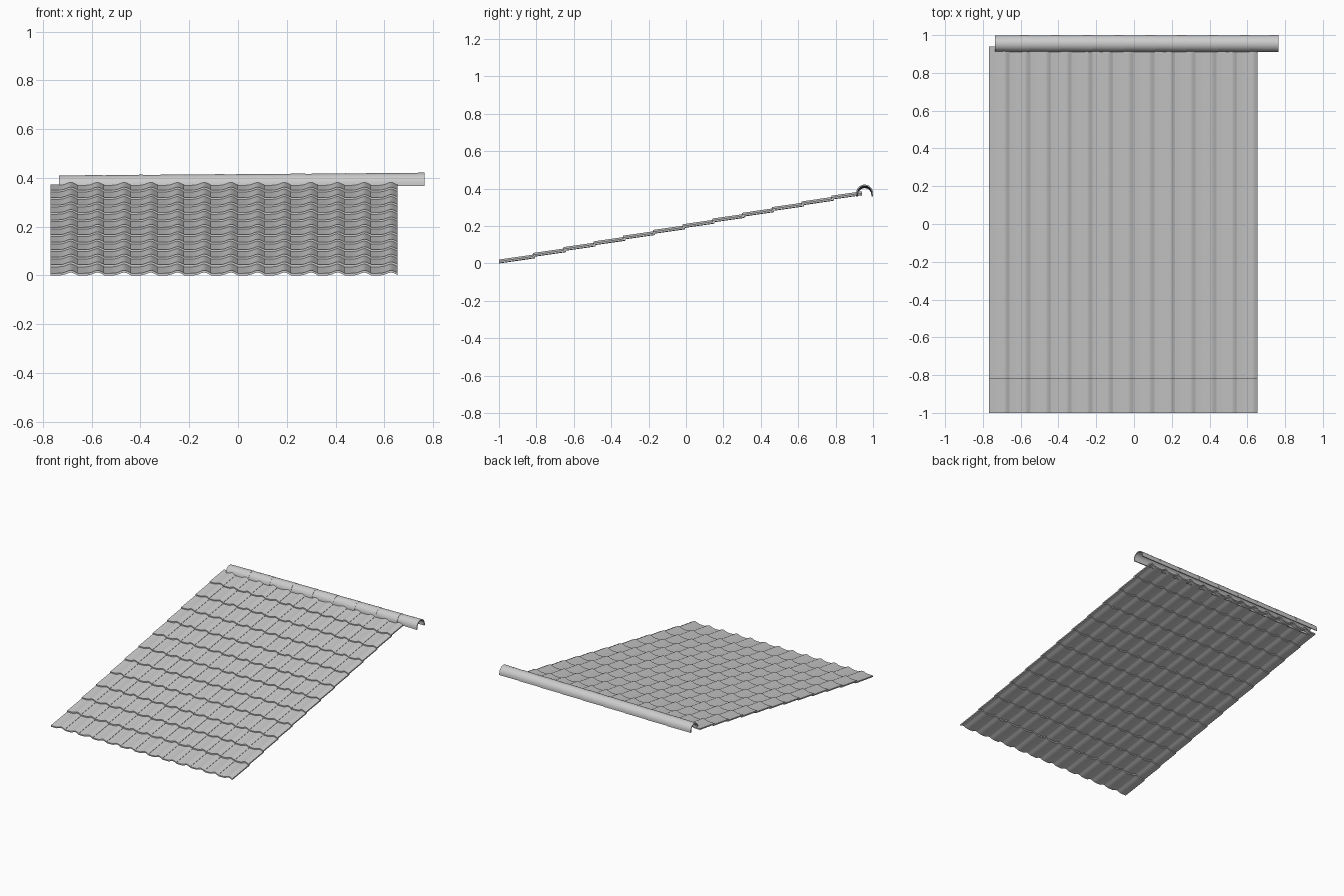
import bpy, math

if "Cube" in bpy.data.objects:
    bpy.data.objects.remove(bpy.data.objects["Cube"])

COLS, ROWS = 13, 12
X0, X1 = -0.768, 0.655
W = (X1 - X0) / COLS          # tile column width
PITCH = 0.159                 # row spacing along y
SLOPE = 0.192                 # overall roof slope
T = 0.009                     # tile thickness


def loft(name, rings, closed_ends=True):
    """Skin a list of equal closed cross-sections into a solid."""
    n = len(rings[0])
    verts = [p for r in rings for p in r]
    faces = []
    for k in range(len(rings) - 1):
        for j in range(n):
            a, b = k * n + j, k * n + (j + 1) % n
            faces.append((a, b, b + n, a + n))
    # end strips: section is an outer line followed by the reversed inner line
    for k, flip in ((0, True), (len(rings) - 1, False)):
        for j in range(n // 2 - 1):
            f = (k * n + j, k * n + j + 1, k * n + n - 2 - j, k * n + n - 1 - j)
            faces.append(f[::-1] if flip else f)
    me = bpy.data.meshes.new(name)
    me.from_pydata(verts, [], faces)
    ob = bpy.data.objects.new(name, me)
    bpy.context.collection.objects.link(ob)
    bpy.ops.object.select_all(action='DESELECT')
    ob.select_set(True)
    bpy.context.view_layer.objects.active = ob
    bpy.ops.object.mode_set(mode='EDIT')
    bpy.ops.mesh.select_all(action='SELECT')
    bpy.ops.mesh.normals_make_consistent(inside=False)
    bpy.ops.object.mode_set(mode='OBJECT')
    bpy.ops.object.shade_smooth_by_angle(angle=math.radians(30))
    return ob


# Tile cross-section: flat pan, then a low roll lapping over the next tile
roll = [(0, 0), (0.25, 0), (0.42, 0.001), (0.55, 0.005), (0.66, 0.010),
        (0.75, 0.012), (0.84, 0.010), (0.93, 0.005), (1.0, 0.002)]

# Tile rows, each lapping over the row below it
starts = [-1.0, -0.818] + [-0.972 + PITCH * i for i in range(2, ROWS)]
for i, y0 in enumerate(starts):
    y1 = starts[i + 1] + 0.012 if i < ROWS - 1 else 0.94
    z0 = SLOPE * (y0 + 1)
    z1 = z0 + (SLOPE - T * 0.85 / PITCH) * (y1 - y0)
    rings = []
    for y, z in ((y0, z0), (y1, z1)):
        top = [(X0 + u * W, y, z + h + T) for u, h in roll]
        low = [(X0 + u * W, y, z + h) for u, h in reversed(roll)]
        rings.append(top + low)
    row = loft("roof_tile_row_%02d" % (i + 1), rings)
    arr = row.modifiers.new("columns", 'ARRAY')
    arr.count = COLS
    arr.use_relative_offset = False
    arr.use_constant_offset = True
    arr.constant_offset_displace = (W, 0, 0)


def arch(x, scale, zb):
    """Half-pipe section with short straight legs."""
    R, leg, t, n = 0.045, 0.010, 0.007, 16

    def line(r):
        pts = [(x, 0.955 - r * scale, zb)]
        for k in range(n + 1):
            a = math.pi * (1 - k / n)
            pts.append((x, 0.955 + r * scale * math.cos(a),
                        zb + leg + r * scale * math.sin(a)))
        return pts + [(x, 0.955 + r * scale, zb)]
    return line(R) + line(R - t)[::-1]


# Ridge caps, each flaring to the right over the next one
CAPS, RX0, RX1 = 9, -0.735, 0.765
step = (RX1 - RX0) / CAPS
for i in range(CAPS):
    xa = RX0 + i * step
    xb = min(xa + step + 0.012, RX1)
    zb = 0.357 + 0.0012 * i
    loft("ridge_cap_%d" % (i + 1), [arch(xa, 0.94, zb), arch(xb, 1.0, zb)])
